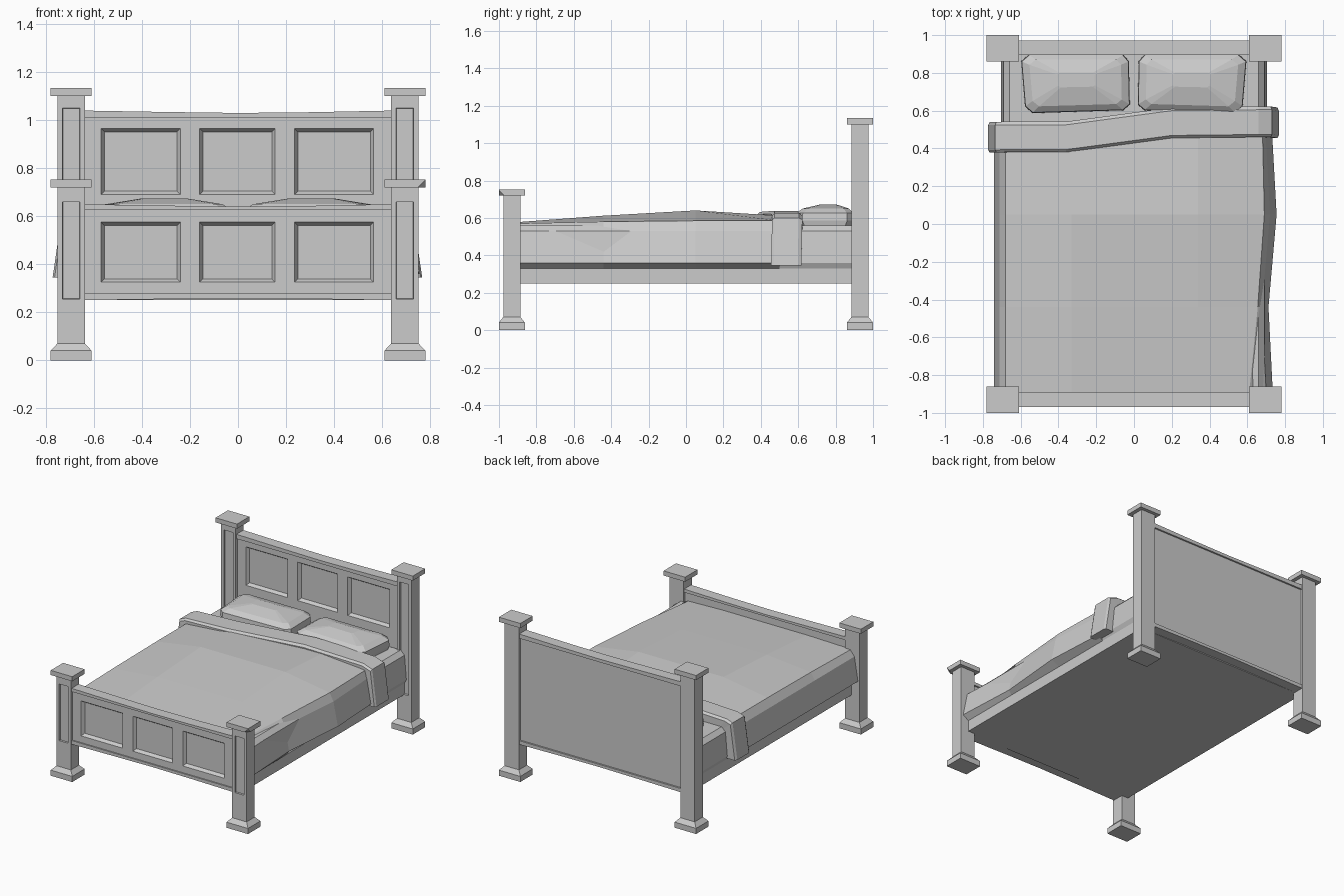
import bpy, bmesh
from mathutils import Vector

if "Cube" in bpy.data.objects:
    bpy.data.objects.remove(bpy.data.objects["Cube"])


def finish(bm, name):
    bmesh.ops.recalc_face_normals(bm, faces=bm.faces[:])
    me = bpy.data.meshes.new(name)
    bm.to_mesh(me)
    bm.free()
    ob = bpy.data.objects.new(name, me)
    bpy.context.collection.objects.link(ob)
    return ob


def loft(name, rings, chip=None):
    """Skin a stack of rings and cap the ends; chip bevels the corner nearest a point."""
    bm = bmesh.new()
    rows = [[bm.verts.new(p) for p in r] for r in rings]
    n = len(rows[0])
    for a, b in zip(rows, rows[1:]):
        for i in range(n):
            j = (i + 1) % n
            bm.faces.new((a[i], a[j], b[j], b[i]))
    bm.faces.new(rows[0])
    bm.faces.new(rows[-1])
    if chip:
        v = min(bm.verts, key=lambda v: (v.co - Vector(chip)).length)
        bmesh.ops.bevel(bm, geom=[v], offset=0.03, segments=1, affect='VERTICES')
    return finish(bm, name)


def rect(cx, cy, hx, hy, z):
    return [(cx - hx, cy - hy, z), (cx + hx, cy - hy, z),
            (cx + hx, cy + hy, z), (cx - hx, cy + hy, z)]


def panel(name, xs, zs, y0, y1, cells, inset, depth):
    """Board whose front grid has sunken cells."""
    bm = bmesh.new()
    g = [[bm.verts.new((x, y0, z)) for x in xs] for z in zs]
    for r in range(len(zs) - 1):
        for c in range(len(xs) - 1):
            bm.faces.new((g[r][c], g[r][c + 1], g[r + 1][c + 1], g[r + 1][c]))
    ext = bmesh.ops.extrude_face_region(bm, geom=bm.faces[:])
    back = [e for e in ext['geom'] if isinstance(e, bmesh.types.BMVert)]
    bmesh.ops.translate(bm, verts=back, vec=(0, y1 - y0, 0))
    bmesh.ops.recalc_face_normals(bm, faces=bm.faces[:])
    sunk = []
    for f in bm.faces:
        p = f.calc_center_median()
        if abs(p.y - y0) < 1e-4 and any(
                xs[c] < p.x < xs[c + 1] and zs[r] < p.z < zs[r + 1] for c, r in cells):
            sunk.append(f)
    bmesh.ops.inset_individual(bm, faces=sunk, thickness=inset, depth=-depth)
    return finish(bm, name)


def wavy_rail(name, y0, y1, outer, inner, sag):
    """Rail whose outer edge drifts toward the middle."""
    rings = []
    for x, k in ((-.65, 0), (-.3, .6), (0, 1), (.3, .7), (.65, 0)):
        z = outer + sag * k
        rings.append([(x, y0, inner), (x, y1, inner), (x, y1, z), (x, y0, z)])
    loft(name, rings)


# Four posts: stepped foot, shaft with a sunken front panel, square cap
for end, cy, top, rec in (("foot", -.931, .72, .66), ("head", .93, 1.10, 1.05)):
    for side, s in (("left", -1), ("right", 1)):
        cx = s * .695
        n = f"{end}_{side}_post"
        loft(n + "_base", [rect(cx, cy, .085, .07, 0), rect(cx, cy, .085, .07, .04),
                           rect(cx, cy, .057, .046, .07)])
        panel(n, [cx - .057, cx - .036, cx + .036, cx + .057], [.06, .255, rec, top + .005],
              cy - .046, cy + .046, [(1, 1)], .002, .012)
        chip = (.78, -1, .72) if end == "foot" and s > 0 else None
        loft(n + "_cap", [rect(cx, cy, .085, .07, top), rect(cx, cy, .085, .07, top + .033)], chip)

# Headboard and footboard: three sunken panels between uneven rails
XS = [-.65, -.57, -.24, -.16, .155, .235, .565, .65]
for name, y0, y1, low, high, top, lip in (("footboard", -.968, -.89, .325, .575, .65, .626),
                                          ("headboard", .894, .972, .69, .965, 1.04, 1.008)):
    panel(name, XS, [.262, low, high, lip + .005], y0 + .009, y1 - .012,
          [(1, 1), (3, 1), (5, 1)], .02, .022)
    wavy_rail(name + "_top_rail", y0, y1, top, lip, -.01)
    wavy_rail(name + "_bottom_rail", y0, y1, .25, .277, .008)

# Bed frame and mattress
loft("bed_frame", [rect(0, 0, .69, .9, .25), rect(0, 0, .69, .9, .335)])
half = [(.69, .33), (.705, .36), (.69, .53), (.66, .56)]
outline = half + [(-x, z) for x, z in reversed(half)]
loft("mattress", [[(x, y, z) for x, z in outline] for y in (-.89, .895)])

# Blanket: gently domed, drooping over the sides
rings = []
for y, h, edge, right, top_r in ((-.895, .578, .57, .735, .61), (-.44, .612, .58, .712, .655),
                                 (.05, .64, .585, .755, .69), (.5, .612, .585, .73, .68)):
    prof = [(-.69, .33), (-.74, .36), (-.712, .53), (-.68, edge), (-.33, h), (.34, h),
            (top_r, edge), (right - .035, .53), (right, .36), (.69, .33)]
    rings.append([(x, y, z) for x, z in prof])
loft("blanket", rings)

# Folded-back band across the bed
rings = []
for x, z, ix, iz, y in ((-.772, .345, -.69, .345, .378), (-.735, .60, -.67, .55, .378),
                        (-.69, .618, -.65, .56, .38), (-.36, .632, -.36, .56, .38),
                        (.2, .638, .2, .56, .455), (.66, .625, .65, .56, .46),
                        (.73, .60, .67, .55, .46), (.767, .345, .69, .345, .455)):
    mx, mz = x * .9 + ix * .1, z * .8 + iz * .2
    rings.append([(ix, y, iz), (mx, y, mz), (x, y + .014, z), (x, y + .145, z),
                  (mx, y + .162, mz), (ix, y + .162, iz)])
loft("blanket_fold", rings)

# Pillows: soft-cornered outline rising to a low crown
SHAPE = [(-.29, .12), (-.25, .155), (.25, .155), (.28, .12),
         (.285, -.11), (.25, -.14), (-.23, -.155), (-.27, -.12)]
for name, cx, s in (("left_pillow", -.307, 1), ("right_pillow", .305, -1)):
    rings = []
    for kx, ky, z, dy in ((.97, .88, .55, 0), (1, 1, .585, 0), (.99, .98, .625, 0),
                          (.85, .8, .65, .005), (.35, .25, .673, .02)):
        rings.append([(cx + s * kx * px, .742 + ky * py + dy, z) for px, py in SHAPE])
    loft(name, rings)
